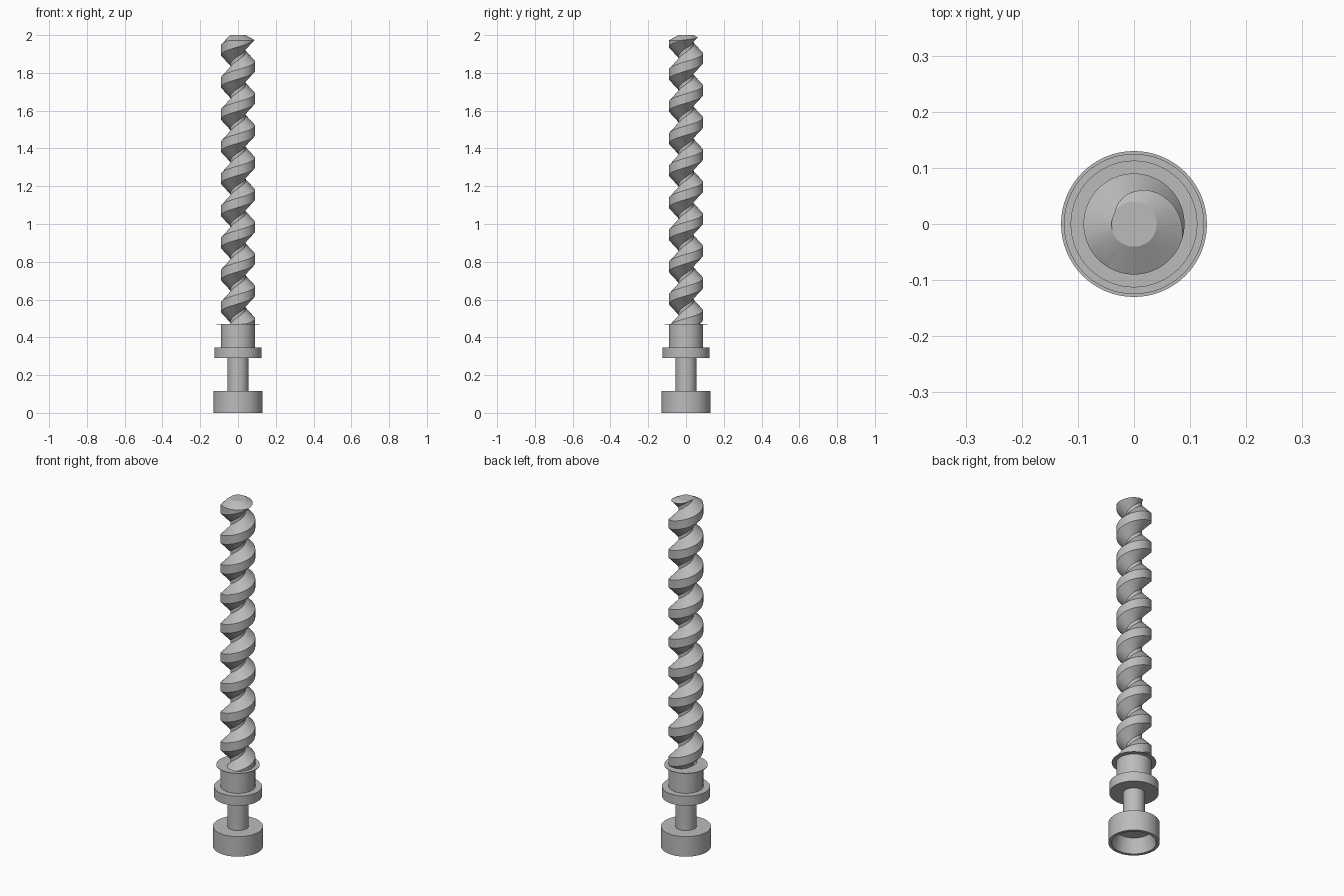
import bpy, bmesh, math

cube = bpy.data.objects.get("Cube")
if cube:
    bpy.data.objects.remove(cube)

steel = bpy.data.materials.new("grey_steel")
steel.use_nodes = True
GREY = (0.5, 0.5, 0.5, 1)
steel.diffuse_color = GREY
steel.node_tree.nodes["Principled BSDF"].inputs["Base Color"].default_value = GREY

CORE, OUTER = 0.04, 0.09
PITCH, FLANK, LAND = 0.17, 0.05, 0.05
CREST_LOW = 1.98            # lower crest edge at angle zero, last turn
SEGMENTS = 64


def finish(bm, name):
    bmesh.ops.remove_doubles(bm, verts=bm.verts, dist=1e-5)
    bmesh.ops.recalc_face_normals(bm, faces=bm.faces)
    mesh = bpy.data.meshes.new(name)
    bm.to_mesh(mesh)
    bm.free()
    mesh.materials.append(steel)
    obj = bpy.data.objects.new(name, mesh)
    bpy.context.collection.objects.link(obj)
    return obj


def activate(obj):
    bpy.ops.object.select_all(action='DESELECT')
    obj.select_set(True)
    bpy.context.view_layer.objects.active = obj


def smooth(obj):
    activate(obj)
    bpy.ops.object.shade_smooth_by_angle(angle=math.radians(25))


def lathe(name, profile):
    """Spin (radius, height) points about z."""
    bm = bmesh.new()
    verts = [bm.verts.new((r, 0, z)) for r, z in profile]
    edges = [bm.edges.new(pair) for pair in zip(verts, verts[1:])]
    bmesh.ops.spin(bm, geom=verts + edges, cent=(0, 0, 0), axis=(0, 0, 1),
                   angle=math.tau, steps=SEGMENTS)
    return finish(bm, name)


def helix(name, first_z, turns):
    """Sweep one pitch of the thread profile up a right-handed helix."""
    bm = bmesh.new()
    profile = [(CORE, -FLANK), (OUTER, 0), (OUTER, LAND),
               (CORE, LAND + FLANK), (CORE, PITCH - FLANK)]
    rows = []
    for i in range(turns * SEGMENTS + 1):
        a = math.tau * (i % SEGMENTS) / SEGMENTS
        lift = first_z + PITCH * i / SEGMENTS
        rows.append([bm.verts.new((r * math.cos(a), r * math.sin(a), z + lift))
                     for r, z in profile])
    for low, high in zip(rows, rows[1:]):
        for j in range(len(profile) - 1):
            bm.faces.new((low[j], high[j], high[j + 1], low[j + 1]))
    bmesh.ops.remove_doubles(bm, verts=bm.verts, dist=1e-5)
    # close both ends with a fan to the axis
    rims = [e for e in bm.edges if e.is_boundary]
    middle = (first_z + PITCH * turns / 2)
    for top in (False, True):
        rim = [e for e in rims if (e.verts[0].co.z > middle) == top]
        hub = bm.verts.new((0, 0, sum(e.verts[0].co.z for e in rim) / len(rim)))
        for e in rim:
            bm.faces.new((e.verts[0], e.verts[1], hub))
    return finish(bm, name)


# Hollow foot, neck, flange and collar
base = lathe("base", [(0, 0.08), (0.09, 0.08), (0.113, 0), (0.13, 0), (0.13, 0.115),
                      (0.055, 0.115), (0.055, 0.29), (0.125, 0.29), (0.125, 0.345),
                      (OUTER, 0.345), (OUTER, 0.47), (0, 0.47)])
smooth(base)

# Thin disc between collar and thread
smooth(lathe("collar_disc", [(0, 0.468), (0.113, 0.468), (0.113, 0.471), (0, 0.471)]))

# Thread, trimmed flat below and chamfered at the tip
thread = helix("thread", CREST_LOW - 11 * PITCH, 13)
trim = lathe("thread_trim", [(0, 0.46), (0.13, 0.46), (0.13, 1.95),
                             (CORE + 0.0005, 2), (0, 2)])
cut = thread.modifiers.new("trim", 'BOOLEAN')
cut.operation, cut.solver, cut.object = 'INTERSECT', 'EXACT', trim
activate(thread)
bpy.ops.object.modifier_apply(modifier=cut.name)
bpy.data.objects.remove(trim)
smooth(thread)
